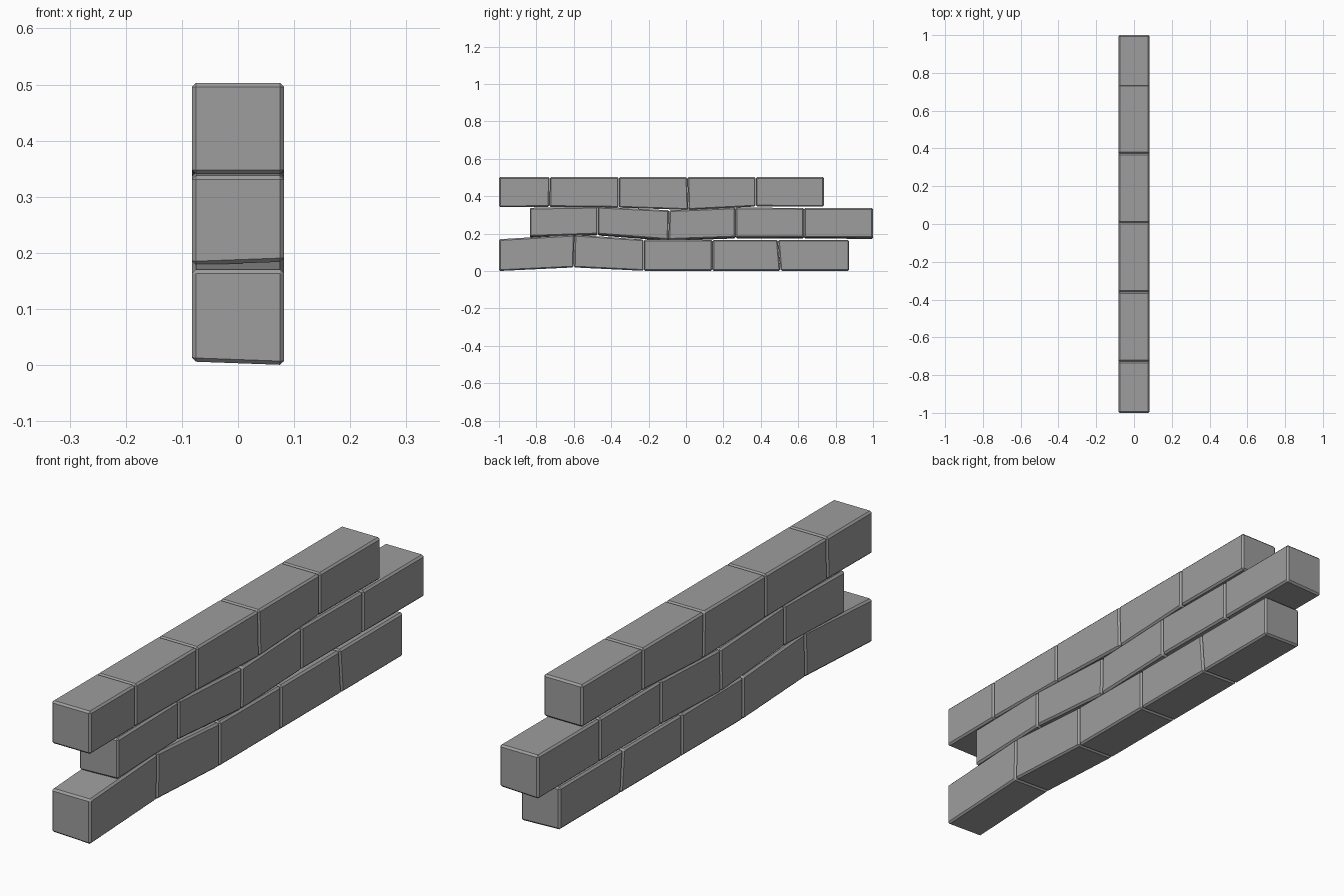
import bpy, bmesh

if "Cube" in bpy.data.objects:
    bpy.data.objects.remove(bpy.data.objects["Cube"])

HALF_W = 0.082   # half thickness of the wall
GAP = 0.0005     # half of the joint between neighbours
CHAMFER = 0.007

# Each course is a row of joints: (y, bottom z, top z, lean of the joint)
courses = {
    "bottom": [(-1.0, 0.004, 0.171, 0), (-0.598, 0.023, 0.195, 0.002), (-0.226, 0.005, 0.170, 0),
               (0.141, 0.005, 0.168, 0), (0.498, 0.005, 0.168, -0.007), (0.872, 0.005, 0.168, 0)],
    "middle": [(-0.835, 0.182, 0.339, 0), (-0.472, 0.194, 0.345, 0), (-0.092, 0.165, 0.326, 0.002),
               (0.265, 0.178, 0.341, 0), (0.631, 0.177, 0.338, 0), (1.0, 0.176, 0.338, 0)],
    "top": [(-1.0, 0.342, 0.504, 0), (-0.729, 0.344, 0.504, 0.001), (-0.360, 0.340, 0.504, 0),
            (0.010, 0.328, 0.504, -0.003), (0.373, 0.346, 0.504, 0), (0.737, 0.345, 0.504, 0)],
}
# Slight sideways roll of the underside of each course
roll = {"bottom": -0.003, "middle": 0.003, "top": 0.0}

# Dark grey stone
stone = bpy.data.materials.new("stone")
stone.diffuse_color = (0.34, 0.34, 0.34, 1)
stone.use_nodes = True
stone.node_tree.nodes["Principled BSDF"].inputs["Base Color"].default_value = stone.diffuse_color


def brick(name, a, b, tilt, gap_a, gap_b):
    bm = bmesh.new()
    bmesh.ops.create_cube(bm, size=2)
    for v in bm.verts:
        sx, sy, sz = v.co
        y, zb, zt, lean = a if sy < 0 else b
        y += gap_a if sy < 0 else -gap_b
        z = zb + tilt * sx if sz < 0 else zt
        v.co = (sx * HALF_W, y + lean * sz, max(z, 0.0))
    mesh = bpy.data.meshes.new(name)
    bm.to_mesh(mesh)
    bm.free()
    mesh.materials.append(stone)
    ob = bpy.data.objects.new(name, mesh)
    bpy.context.collection.objects.link(ob)
    bevel = ob.modifiers.new("chamfer", 'BEVEL')
    bevel.width = CHAMFER
    bevel.segments = 1
    bevel.limit_method = 'NONE'


# Lay the bricks course by course
for course, joints in courses.items():
    last = len(joints) - 2
    for i in range(last + 1):
        brick(f"{course}_brick_{i + 1}", joints[i], joints[i + 1], roll[course],
              GAP if i > 0 else 0, GAP if i < last else 0)

# Settle the wall on the ground
low = min(v.co.z for o in bpy.context.collection.objects for v in o.data.vertices)
for o in bpy.context.collection.objects:
    o.location.z = -low
